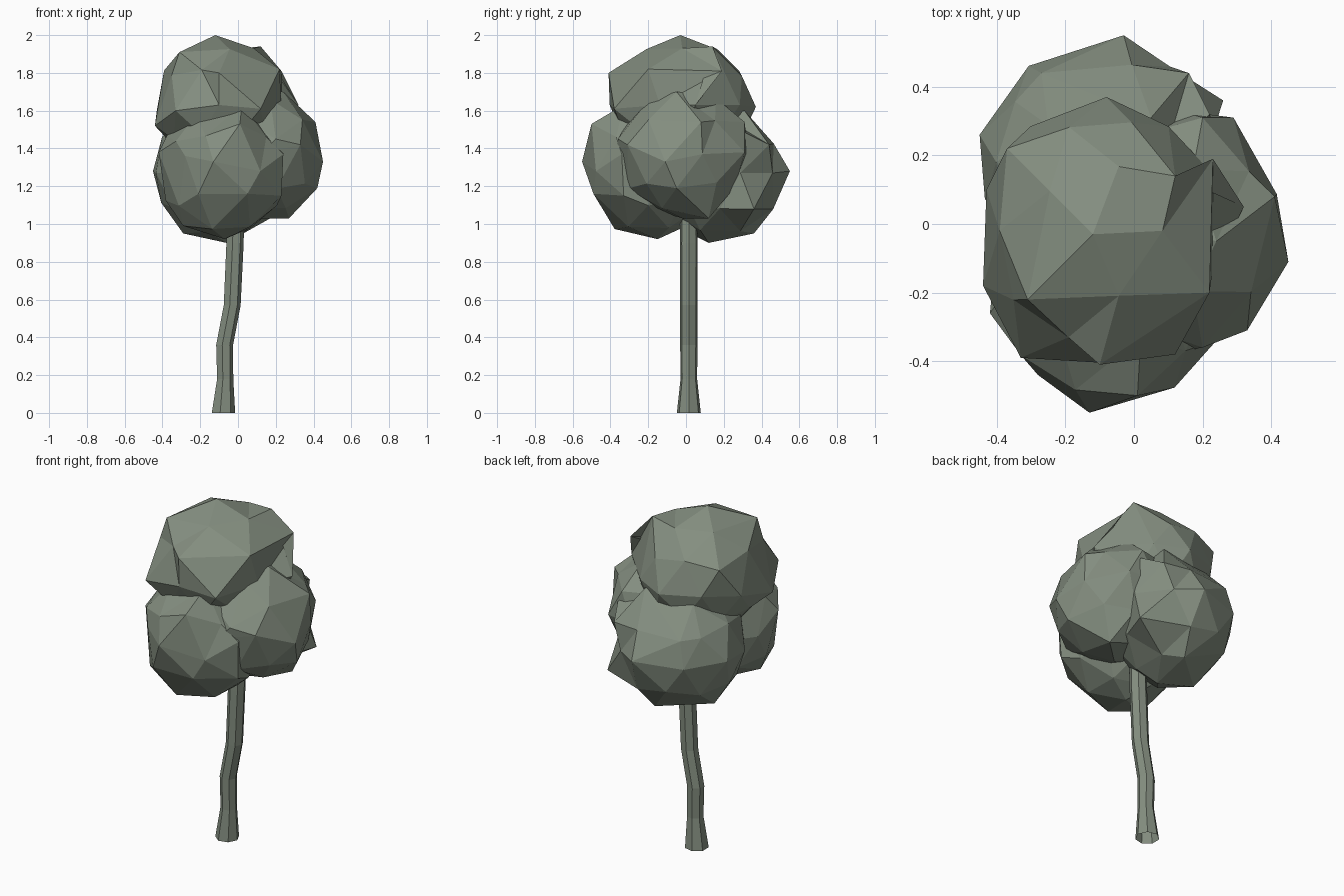
import bpy, bmesh, math, random
from mathutils import Vector

random.seed(4)
mat = bpy.data.materials.new("grey green")
mat.diffuse_color = (0.23, 0.27, 0.215, 1)


def finish(bm, name):
    bmesh.ops.recalc_face_normals(bm, faces=bm.faces)
    me = bpy.data.meshes.new(name)
    bm.to_mesh(me)
    bm.free()
    me.materials.append(mat)
    ob = bpy.data.objects.new(name, me)
    bpy.context.collection.objects.link(ob)
    return ob


# Faceted leaf clump: a low icosphere with its nearest corners pulled to key points
def clump(name, centre, radii, pulls):
    bm = bmesh.new()
    bmesh.ops.create_icosphere(bm, subdivisions=2, radius=1)
    c = Vector(centre)
    bm.verts.index_update()
    dirs = {v: v.co.normalized() for v in bm.verts}
    for v in bm.verts:
        k = random.uniform(0.98, 1.03)
        v.co = c + Vector([a * r * k for a, r in zip(v.co, radii)])
    free = set(bm.verts)
    for p in pulls:
        d = Vector([(a - b) / r for a, b, r in zip(p, centre, radii)]).normalized()
        v = max(sorted(free, key=lambda q: q.index), key=lambda q: dirs[q].dot(d))
        v.co = p
        free.discard(v)
    return finish(bm, name)


clump("top_leaves", (-0.1, -0.02, 1.63), (0.34, 0.375, 0.345), [
    (-0.12, -0.03, 2.0), (0.12, 0.14, 1.94), (-0.31, -0.22, 1.91),
    (0.23, 0.19, 1.81), (0.32, 0.05, 1.63), (-0.08, 0.37, 1.62),
    (-0.1, -0.41, 1.8), (-0.44, -0.18, 1.52), (-0.37, 0.22, 1.78),
    (0.22, -0.2, 1.82), (0.12, -0.38, 1.61), (-0.33, -0.39, 1.6),
    (-0.43, 0.1, 1.6)])

clump("front_leaves", (-0.08, -0.2, 1.28), (0.34, 0.345, 0.35), [
    (-0.13, -0.55, 1.33), (0.01, -0.5, 1.53), (-0.07, -0.15, 0.92),
    (-0.21, -0.49, 1.16), (0.05, -0.49, 1.16), (0.24, -0.34, 1.37),
    (-0.42, -0.26, 1.38), (0.23, -0.33, 1.15), (-0.29, -0.28, 0.99),
    (0.02, -0.33, 1.63), (-0.28, -0.44, 1.36)])

clump("right_leaves", (0.12, -0.02, 1.37), (0.315, 0.35, 0.34), [
    (0.45, -0.11, 1.33), (0.41, 0.08, 1.54), (0.42, -0.05, 1.19),
    (0.27, 0.12, 1.03), (0.24, -0.05, 1.70), (0.33, -0.31, 1.42),
    (0.29, 0.31, 1.38), (0.2, -0.36, 1.45), (0.2, 0.31, 1.54)])

clump("back_leaves", (-0.1, 0.18, 1.27), (0.345, 0.34, 0.355), [
    (-0.03, 0.55, 1.28), (-0.45, 0.26, 1.28), (-0.27, 0.44, 1.42),
    (0.16, 0.44, 1.42), (0.26, 0.36, 1.08), (-0.06, 0.12, 0.9),
    (-0.05, 0.36, 0.95), (-0.29, 0.15, 0.95), (0.05, 0.31, 1.6),
    (0.22, 0.32, 1.48)])

# Bent trunk with flared, open foot: (x, z, radius) rings
SIDES = 7
bm = bmesh.new()
rings = []
for x, z, r in [(-0.08, 0, 0.065), (-0.07, 0.18, 0.045), (-0.073, 0.36, 0.047),
                (-0.033, 0.57, 0.047), (-0.018, 0.9, 0.048), (-0.01, 1.2, 0.045)]:
    rings.append([bm.verts.new((x + r * math.cos(2 * math.pi * i / SIDES),
                                0.015 + r * math.sin(2 * math.pi * i / SIDES), z))
                  for i in range(SIDES)])
for a, b in zip(rings, rings[1:]):
    for i in range(SIDES):
        j = (i + 1) % SIDES
        bm.faces.new((a[i], a[j], b[j], b[i]))
finish(bm, "trunk")
